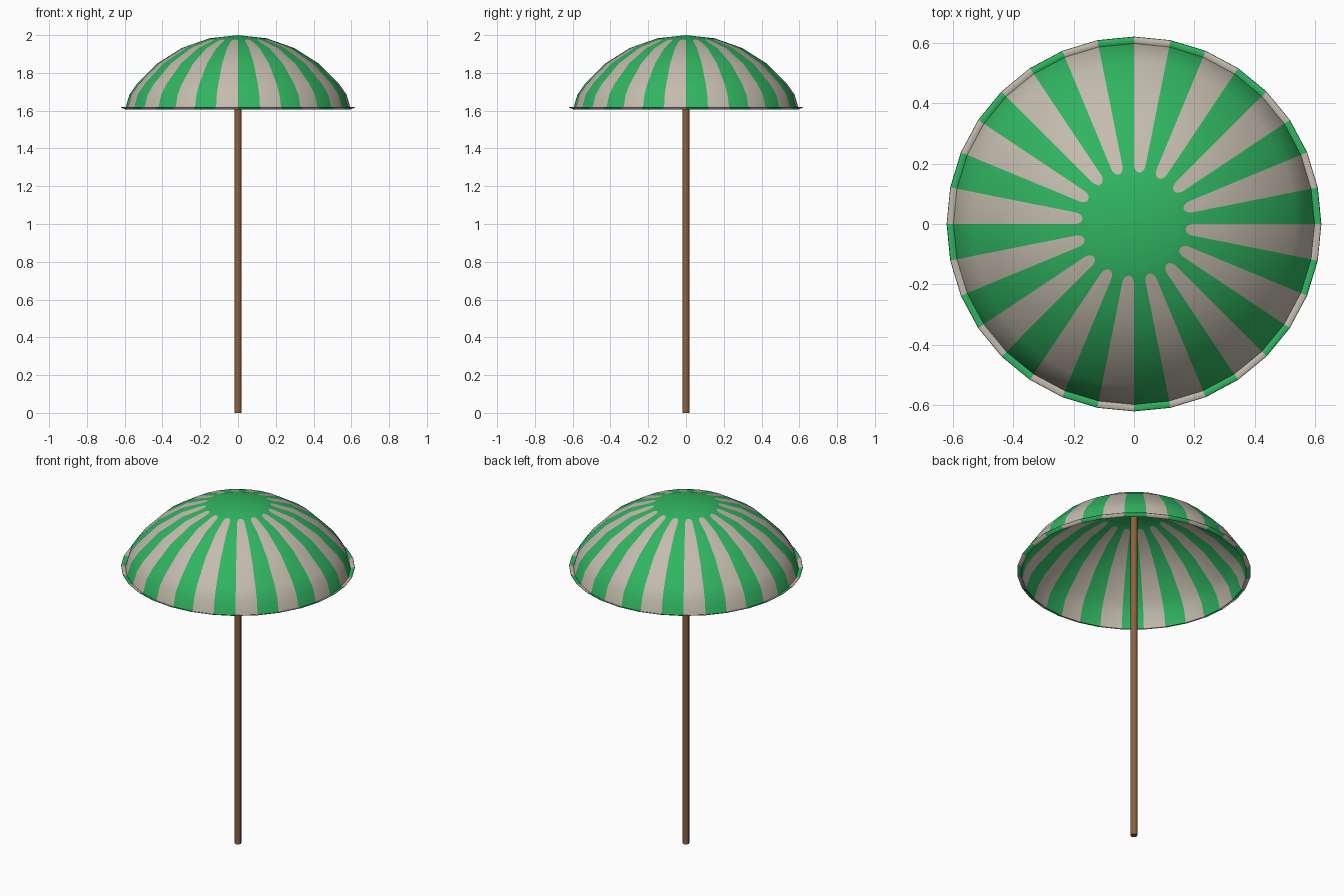
import bpy, bmesh
from math import sin, cos, pi, sqrt, radians

cube = bpy.data.objects.get("Cube")
if cube:
    bpy.data.objects.remove(cube, do_unlink=True)

SEGS = 32          # canopy panels
R = 0.683          # sphere radius of the canopy
TOP = 2.0


def material(name, rgb):
    m = bpy.data.materials.new(name)
    m.use_nodes = True
    col = (*rgb, 1.0)
    m.diffuse_color = col
    bsdf = m.node_tree.nodes["Principled BSDF"]
    bsdf.inputs["Base Color"].default_value = col
    bsdf.inputs["Roughness"].default_value = 0.8
    return m


green = material("green cloth", (0.03, 0.46, 0.12))
cream = material("pale grey cloth", (0.55, 0.50, 0.42))
wood = material("brown wood", (0.27, 0.12, 0.05))


def add_object(name, bm, mats):
    mesh = bpy.data.meshes.new(name)
    bm.to_mesh(mesh)
    bm.free()
    ob = bpy.data.objects.new(name, mesh)
    bpy.context.collection.objects.link(ob)
    for m in mats:
        mesh.materials.append(m)
    return ob


def smooth(ob, angle):
    bpy.ops.object.select_all(action='DESELECT')
    ob.select_set(True)
    bpy.context.view_layer.objects.active = ob
    bpy.ops.object.shade_smooth_by_angle(angle=radians(angle))


# Canopy profile: spherical cap, steep hem and a small turned-out lip
step = radians(12.9)
profile = [(R * sin(step * k), TOP - R * (1 - cos(step * k))) for k in range(1, 5)]
profile += [(0.575, 1.685), (0.597, 1.61), (0.618, 1.62)]

bm = bmesh.new()
rings = [[bm.verts.new((r * cos(2 * pi * i / SEGS), r * sin(2 * pi * i / SEGS), z))
          for i in range(SEGS)] for r, z in profile]
apex = bm.verts.new((0, 0, TOP))


def face(verts, mat):
    bm.faces.new(verts).material_index = mat


def on_panel(i, u, r):
    """Point on the flat panel i between the first two rings."""
    (r0, z0), (r1, z1) = profile[:2]
    a, b = 2 * pi * i / SEGS, 2 * pi * (i + 1) / SEGS
    z = z0 + (z1 - z0) * (r - r0) / (r1 - r0)
    return (r * (cos(a) * (1 - u) + cos(b) * u),
            r * (sin(a) * (1 - u) + sin(b) * u), z)


# Panel edges carry the shoulders of the rounded stripe ends
TIP, SHOULDER = 0.172, 0.195
shoulders = [bm.verts.new(on_panel(i, 0, SHOULDER)) for i in range(SEGS)]

for i in range(SEGS):
    j = (i + 1) % SEGS
    stripe = i % 2
    face([apex, rings[0][i], rings[0][j]], 0)
    inner, outer = rings[0], rings[1]
    if stripe:
        # rounded end of a pale stripe
        arc = []
        for k in range(1, 8):
            u = 0.5 - 0.5 * cos(pi * k / 8)
            r = SHOULDER - (SHOULDER - TIP) * sqrt(1 - (2 * u - 1) ** 2)
            arc.append(bm.verts.new(on_panel(i, u, r)))
        edge = [shoulders[i], *arc, shoulders[j]]
        face([inner[i], *edge, inner[j]], 0)
        face([outer[i], outer[j], *reversed(edge)], 1)
    else:
        face([inner[i], shoulders[i], shoulders[j], inner[j]], 0)
        face([shoulders[i], outer[i], outer[j], shoulders[j]], 0)
    for a, b in zip(rings[1:], rings[2:]):
        face([a[i], b[i], b[j], a[j]], stripe)

canopy = add_object("canopy", bm, [green, cream])
smooth(canopy, 40)
shell = canopy.modifiers.new("cloth thickness", 'SOLIDIFY')
shell.thickness = 0.004
shell.offset = -1

# Pole
bm = bmesh.new()
height = 1.985
bmesh.ops.create_cone(bm, cap_ends=True, segments=8, radius1=0.0185, radius2=0.0185, depth=height)
bmesh.ops.translate(bm, verts=bm.verts, vec=(0, 0, height / 2))
pole = add_object("pole", bm, [wood])
smooth(pole, 50)
